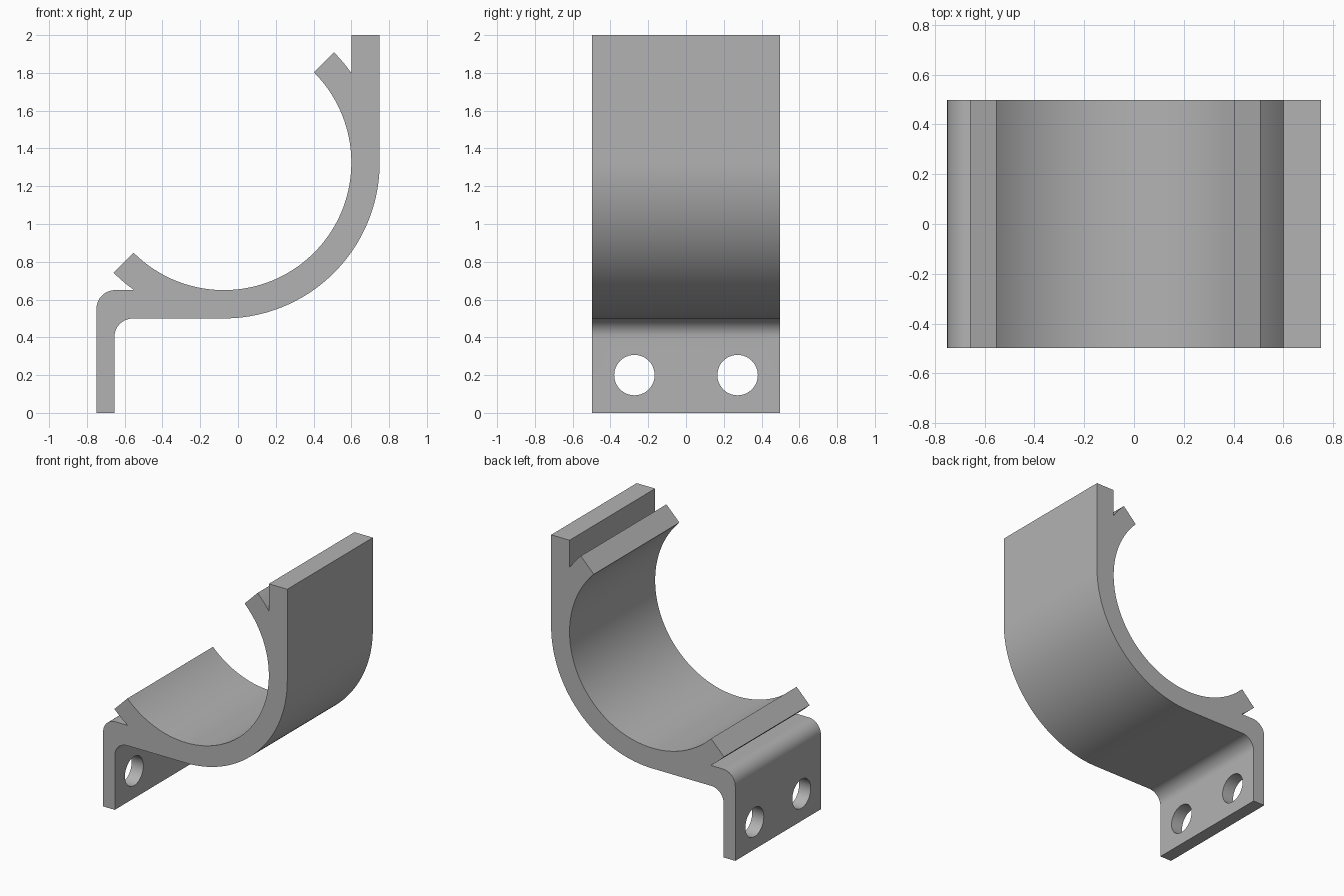
import bpy, bmesh
from math import radians, degrees, cos, sin, asin

cube = bpy.data.objects.get("Cube")
if cube:
    bpy.data.objects.remove(cube, do_unlink=True)

HALF_DEPTH = 0.498
CX, CZ = -0.075, 1.325          # centre of the cradle
INNER, OUTER = 0.675, 0.825     # cradle radii
FILLET = 0.1
WALL_L, FLANGE_IN, WALL_R = -0.75, -0.655, 0.75

grey = bpy.data.materials.new("grey metal")
grey.use_nodes = True
grey.diffuse_color = (0.45, 0.45, 0.45, 1)
grey.node_tree.nodes["Principled BSDF"].inputs["Base Color"].default_value = grey.diffuse_color


def arc(x, z, r, start, end, steps):
    """Points on an arc in the xz plane, angles in degrees."""
    angles = [radians(start + (end - start) * i / steps) for i in range(steps + 1)]
    return [(x + r * cos(a), z + r * sin(a)) for a in angles]


# Angle at which the outer lip surface meets the wall and the shelf
notch = degrees(asin((OUTER**2 - INNER**2) ** 0.5 / OUTER))
top_z = CZ - INNER
bottom_z = CZ - OUTER

# Closed side profile of the whole bracket
profile = [(WALL_L, 0), (FLANGE_IN, 0)]
profile += arc(FLANGE_IN + FILLET, bottom_z - FILLET, FILLET, 180, 90, 12)   # inner bend
profile += arc(CX, CZ, OUTER, -90, 0, 48)                                    # outer curve
profile += [(WALL_R, 2), (CX + INNER, 2)]                                    # upright plate
profile += arc(CX, CZ, OUTER, notch, 45, 6)                                  # upper lip
profile += arc(CX, CZ, INNER, 45, -135, 96)                                  # cradle
profile += arc(CX, CZ, OUTER, -135, -90 - notch, 6)                          # lower lip
profile += arc(WALL_L + FILLET, top_z - FILLET, FILLET, 90, 180, 12)         # outer bend

bm = bmesh.new()
face = bm.faces.new([bm.verts.new((x, -HALF_DEPTH, z)) for x, z in profile])
side = bmesh.ops.extrude_face_region(bm, geom=[face])
moved = [v for v in side["geom"] if isinstance(v, bmesh.types.BMVert)]
bmesh.ops.translate(bm, verts=moved, vec=(0, 2 * HALF_DEPTH, 0))
bmesh.ops.recalc_face_normals(bm, faces=bm.faces)
mesh = bpy.data.meshes.new("pipe_bracket")
bm.to_mesh(mesh)
bm.free()
mesh.materials.append(grey)
bracket = bpy.data.objects.new("pipe_bracket", mesh)
bpy.context.collection.objects.link(bracket)

# Two screw holes through the flange
cutters = []
for y in (-0.273, 0.273):
    bpy.ops.mesh.primitive_cylinder_add(vertices=48, radius=0.107, depth=0.3,
                                        location=(-0.7, y, 0.2),
                                        rotation=(0, radians(90), 0))
    cutter = bpy.context.object
    cutter.name = "hole_cutter"
    cutter.data.materials.append(grey)
    cutters.append(cutter)
    hole = bracket.modifiers.new("screw_hole", "BOOLEAN")
    hole.operation = "DIFFERENCE"
    hole.solver = "EXACT"
    hole.object = cutter

# Apply the holes, drop the cutters and smooth the curves
bpy.ops.object.select_all(action="DESELECT")
bpy.context.view_layer.objects.active = bracket
bracket.select_set(True)
for name in [m.name for m in bracket.modifiers]:
    bpy.ops.object.modifier_apply(modifier=name)
for cutter in cutters:
    bpy.data.objects.remove(cutter, do_unlink=True)
bpy.ops.object.shade_smooth_by_angle(angle=radians(30))
